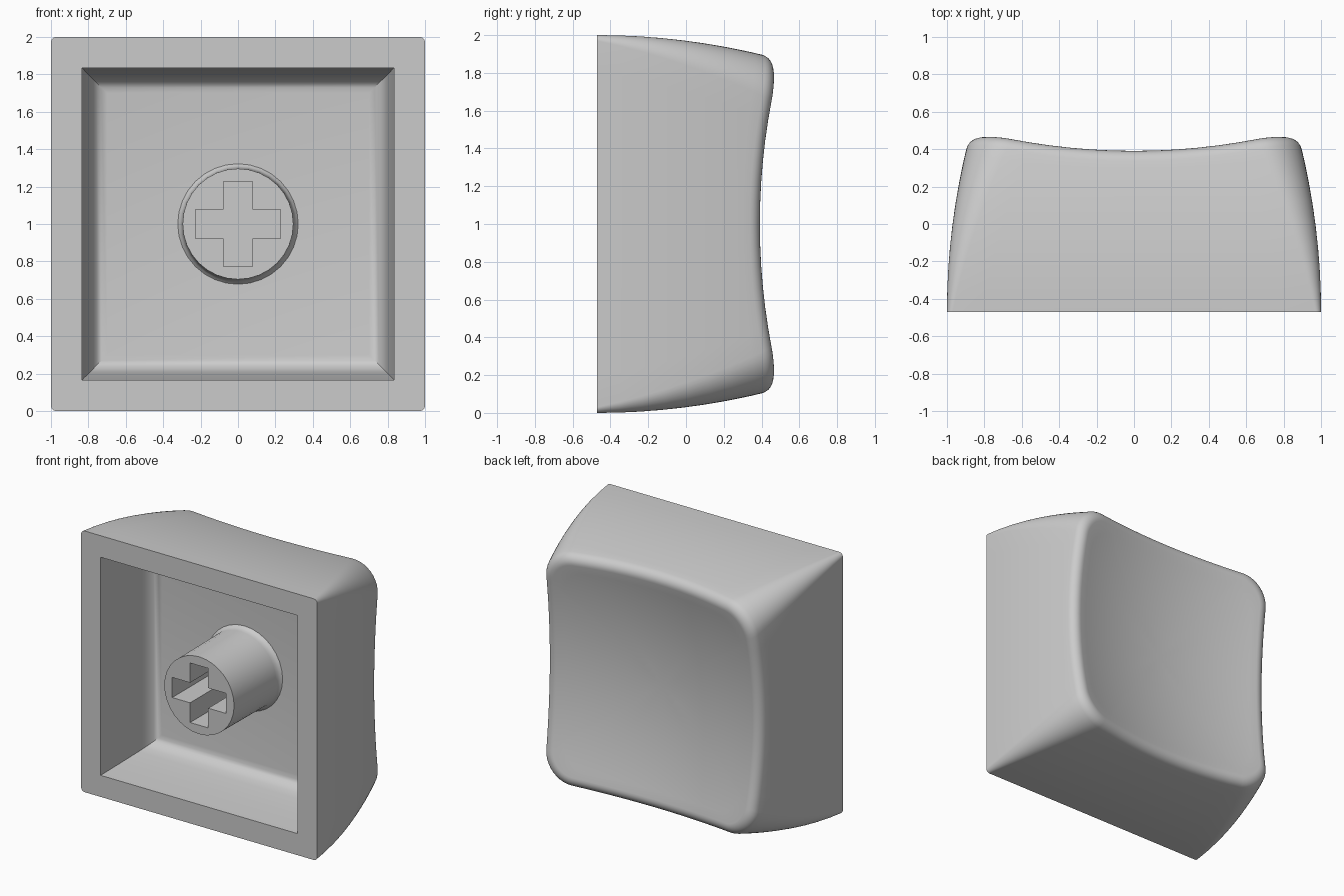
import bpy, bmesh, math

cube = bpy.data.objects.get("Cube")
if cube:
    bpy.data.objects.remove(cube, do_unlink=True)

FRONT = -0.47      # open side of the cap
FLOOR = 0.08       # inner floor of the cavity

grey = bpy.data.materials.new("light_grey")
grey.use_nodes = True
grey.diffuse_color = (0.6, 0.6, 0.6, 1)
grey.node_tree.nodes["Principled BSDF"].inputs["Base Color"].default_value = (0.6, 0.6, 0.6, 1)


def add_ring(bm, points):
    return [bm.verts.new(p) for p in points]


def ring_edges(bm, ring):
    pairs = zip(ring, ring[1:] + ring[:1])
    return [bm.edges.get(p) or bm.edges.new(p) for p in pairs]


def skin(bm, rings):
    for a, b in zip(rings, rings[1:]):
        n = len(a)
        for i in range(n):
            j = (i + 1) % n
            bm.faces.new((a[i], a[j], b[j], b[i]))


def fill_between(bm, outer, inner):
    edges = ring_edges(bm, outer) + ring_edges(bm, inner)
    bmesh.ops.triangle_fill(bm, use_beauty=True, edges=edges, normal=(0, -1, 0))


def finish(bm, name):
    bmesh.ops.recalc_face_normals(bm, faces=bm.faces[:])
    mesh = bpy.data.meshes.new(name)
    bm.to_mesh(mesh)
    bm.free()
    mesh.materials.append(grey)
    obj = bpy.data.objects.new(name, mesh)
    obj.location.z = 1
    bpy.context.collection.objects.link(obj)
    bpy.ops.object.select_all(action="DESELECT")
    obj.select_set(True)
    bpy.context.view_layer.objects.active = obj
    bpy.ops.object.shade_smooth_by_angle(angle=math.radians(32))
    return obj


def dish(x, z):
    return 0.282 + 0.155 * (x * x + z * z)


def outline(corner, step, y):
    """Point on the rounded square outline at depth y."""
    t = (y - FRONT) / 0.89
    half, radius = 1 - 0.108 * t * t, 0.03 + 0.19 * t
    flat = half - radius
    if step <= ARC:                                   # rounded corner
        a = math.pi / 2 * step / ARC
        x, z = flat + radius * math.cos(a), flat + radius * math.sin(a)
    else:                                             # straight side
        x, z = flat * (1 - 2 * (step - ARC) / SIDE), half
    for _ in range(corner):
        x, z = -z, x
    return x, z


# Cap shell: curved sides, dished back, hollow front
ARC, SIDE = 10, 12
LEVELS = 8
slots = [(c, s) for c in range(4) for s in range(ARC + SIDE)]
sides = [[] for _ in range(LEVELS + 1)]
for c, s in slots:
    rim_y = 0.45
    for _ in range(8):
        rim_y = dish(*outline(c, s, rim_y))
    for k in range(LEVELS + 1):
        y = FRONT + (rim_y - FRONT) * k / LEVELS
        x, z = outline(c, s, y)
        sides[k].append((x, y, z))

bm = bmesh.new()
side_rings = [add_ring(bm, pts) for pts in sides]
dish_rings = [side_rings[-1]]
for f in (0.86, 0.72, 0.58, 0.44, 0.3, 0.15):
    dish_rings.append(add_ring(bm, [(x * f, dish(x * f, z * f), z * f) for x, _, z in sides[-1]]))
skin(bm, side_rings)
skin(bm, dish_rings)
centre = bm.verts.new((0, dish(0, 0), 0))
last = dish_rings[-1]
for a, b in zip(last, last[1:] + last[:1]):
    bm.faces.new((a, b, centre))

# Cavity with mitred corners and a rounded floor edge
walls = [(0.835, FRONT), (0.822, -0.25), (0.8, -0.06), (0.79, 0.0),
         (0.775, 0.035), (0.755, 0.06), (0.73, 0.075), (0.7, FLOOR)]
cavity = [add_ring(bm, [(h, y, h), (-h, y, h), (-h, y, -h), (h, y, -h)]) for h, y in walls]
skin(bm, cavity)
bm.faces.new(cavity[-1])
fill_between(bm, side_rings[0], cavity[0])

# Soft rim around the dish
bmesh.ops.bevel(bm, geom=ring_edges(bm, side_rings[-1]), offset=0.07, offset_type="OFFSET",
                segments=7, profile=0.5, affect="EDGES", clamp_overlap=False)
finish(bm, "cap_shell")

# Round stem with flared foot and cross-shaped socket
bm = bmesh.new()
N = 32
profile = [(0.296, FRONT), (0.3, 0.03), (0.303, 0.052), (0.31, 0.068), (0.323, FLOOR + 0.001)]
stem = [add_ring(bm, [(r * math.cos(math.tau * i / N), y, r * math.sin(math.tau * i / N))
                      for i in range(N)]) for r, y in profile]
skin(bm, stem)
bm.faces.new(stem[-1])

L, W = 0.228, 0.077
cross = []
for x, z in ((L, -W), (L, W), (W, W)):
    cross.append((x, z))
for _ in range(3):
    cross += [(-z, x) for x, z in cross[-3:]]
socket = [add_ring(bm, [(x, y, z) for x, z in cross]) for y in (FRONT, 0.03)]
skin(bm, socket)
bm.faces.new(socket[-1])
fill_between(bm, stem[0], socket[0])
finish(bm, "stem")
